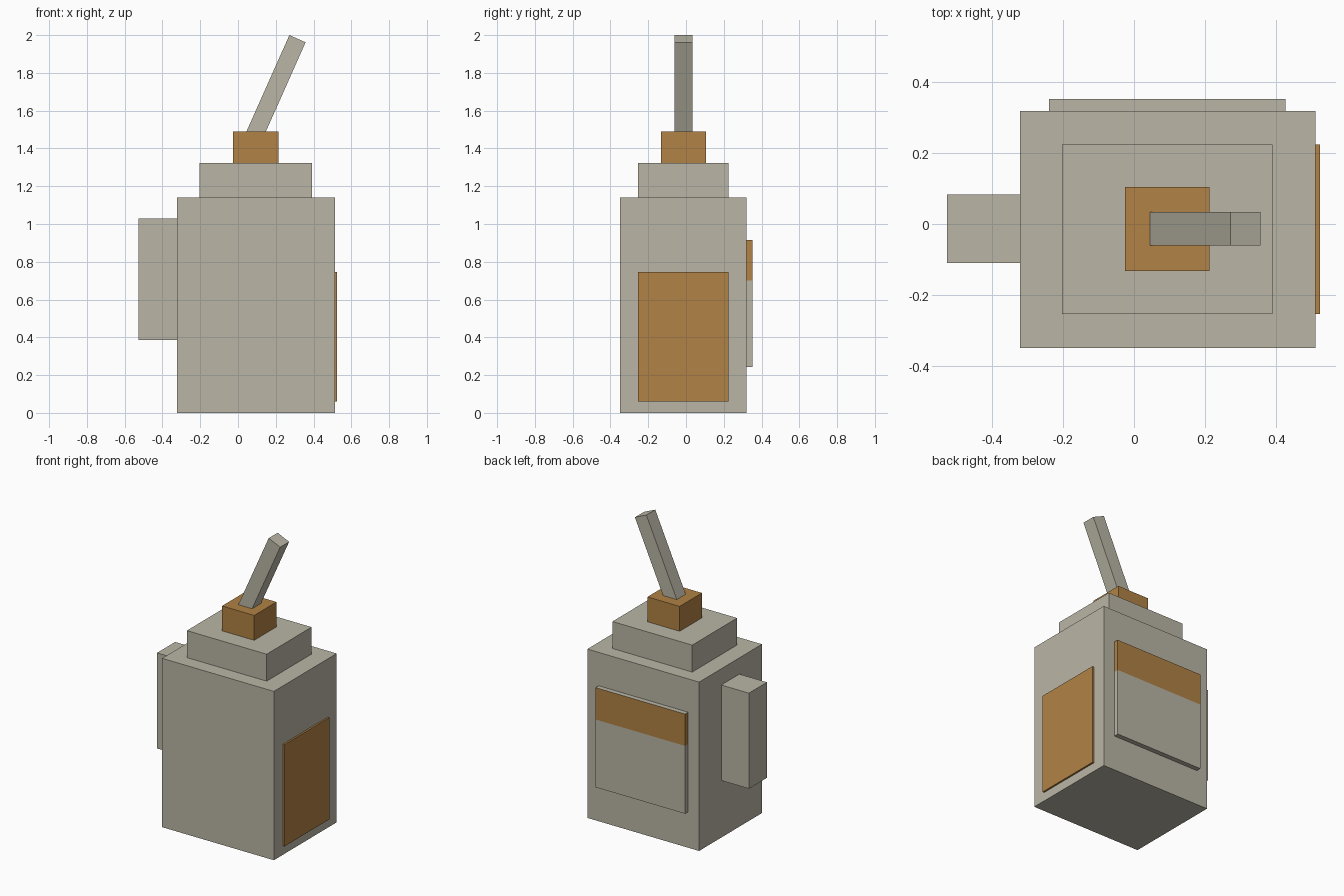
import bpy
import bmesh
import math
from mathutils import Matrix, Vector

cube = bpy.data.objects.get("Cube")
if cube:
    bpy.data.objects.remove(cube, do_unlink=True)


def material(name, rgb):
    mat = bpy.data.materials.new(name)
    mat.use_nodes = True
    mat.diffuse_color = (*rgb, 1)
    mat.node_tree.nodes["Principled BSDF"].inputs["Base Color"].default_value = (*rgb, 1)
    return mat


stone = material("warm grey", (0.491, 0.468, 0.381))
amber = material("amber brown", (0.440, 0.223, 0.058))


def box(name, x, y, z, *mats):
    """Flat-sided box spanning the given (low, high) ranges."""
    lo, hi = Vector((x[0], y[0], z[0])), Vector((x[1], y[1], z[1]))
    bm = bmesh.new()
    bmesh.ops.create_cube(bm, size=1)
    bmesh.ops.scale(bm, vec=hi - lo, verts=bm.verts)
    mesh = bpy.data.meshes.new(name)
    bm.to_mesh(mesh)
    bm.free()
    for mat in mats:
        mesh.materials.append(mat)
    obj = bpy.data.objects.new(name, mesh)
    obj.location = (lo + hi) / 2
    bpy.context.collection.objects.link(obj)
    return obj


# Main body and stacked top
box("body", (-0.322, 0.513), (-0.35, 0.32), (0, 1.14), stone)
box("shoulder", (-0.204, 0.392), (-0.254, 0.225), (1.14, 1.322), stone)
box("collar", (-0.026, 0.214), (-0.133, 0.105), (1.322, 1.49), amber)

# Side grip and side panel
box("side_grip", (-0.528, -0.322), (-0.11, 0.083), (0.385, 1.03), stone)
box("side_panel", (0.513, 0.525), (-0.254, 0.225), (0.06, 0.747), amber)

# Back plate with a coloured band around its upper part
plate = box("back_plate", (-0.24, 0.428), (0.32, 0.353), (0.242, 0.915), stone, amber)
band_z = 0.70 - plate.location.z
bm = bmesh.new()
bm.from_mesh(plate.data)
bmesh.ops.bisect_plane(bm, geom=bm.verts[:] + bm.edges[:] + bm.faces[:],
                       plane_co=(0, 0, band_z), plane_no=(0, 0, 1))
bm.normal_update()
for face in bm.faces:
    if face.calc_center_median().z > band_z and abs(face.normal.z) < 0.5:
        face.material_index = 1
bm.to_mesh(plate.data)
bm.free()

# Tilted stick, its foot sunk into the collar
tilt = math.radians(24)
length, width = 0.575, 0.094
stick = box("stick", (-width / 2, width / 2), (-0.061, 0.034), (-length, 0), stone)
stick.data.transform(Matrix.Translation((0, 0, -length / 2)))
stick.location = (0.315, -0.0135, 1.981)
stick.rotation_euler = (0, tilt, 0)
